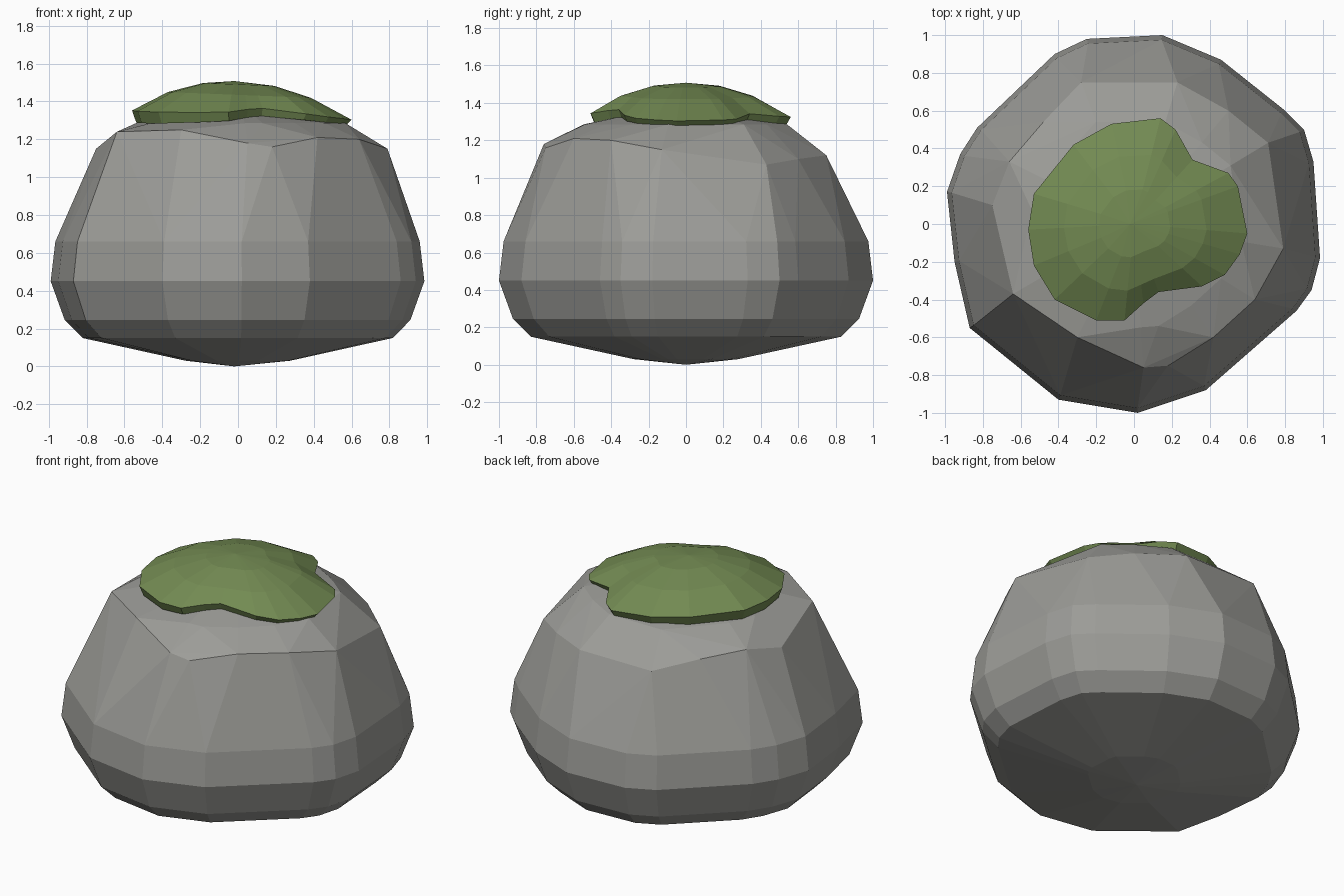
import bpy, bmesh, math
from mathutils import Vector

cube = bpy.data.objects.get("Cube")
if cube:
    bpy.data.objects.remove(cube, do_unlink=True)


def make_material(name, colour):
    material = bpy.data.materials.new(name)
    material.use_nodes = True
    material.diffuse_color = (*colour, 1)
    shader = next(n for n in material.node_tree.nodes if n.type == 'BSDF_PRINCIPLED')
    shader.inputs["Base Color"].default_value = (*colour, 1)
    shader.inputs["Roughness"].default_value = 0.9
    return material


def finish(bm, name, material):
    bmesh.ops.recalc_face_normals(bm, faces=bm.faces)
    mesh = bpy.data.meshes.new(name)
    bm.to_mesh(mesh)
    bm.free()
    mesh.materials.append(material)
    obj = bpy.data.objects.new(name, mesh)
    bpy.context.collection.objects.link(obj)
    return obj


stone_grey = make_material("stone grey", (0.335, 0.335, 0.315))
moss_green = make_material("moss green", (0.17, 0.255, 0.085))

# Boulder: widest outline, repeated as scaled rings from the base to the belly
waist = [(.15, 1), (.46, .87), (.8, .6), (.9, .5), (.95, .33), (.95, .1),
         (.985, -.18), (.94, -.35), (.86, -.46), (.38, -.88), (.02, -1),
         (-.4, -.93), (-.75, -.63), (-.87, -.55), (-.95, -.2), (-.99, .17),
         (-.92, .37), (-.83, .51), (-.42, .9), (-.25, .98)]
belly_rings = [(.28, .03), (.5, .075), (.83, .15), (.925, .245), (1, .45), (.975, .66)]

# Irregular shoulder where the steep sides meet the top
shoulder = [(-.64, -.37, 1.24), (-.3, -.6, 1.25), (.05, -.76, 1.18), (.18, -.75, 1.16),
            (.42, -.6, 1.21), (.64, -.4, 1.2), (.79, -.13, 1.15), (.71, .43, 1.07),
            (.5, .6, 1.1), (.23, .75, 1.12), (-.28, .75, 1.12), (-.48, .54, 1.17),
            (-.66, .33, 1.2), (-.75, .1, 1.15)]
crown_rings = [(.72, 1.285), (.35, 1.345)]

points = [(-.02, 0, 0)]
for scale, height in belly_rings:
    points += [(x * scale, y * scale, height) for x, y in waist]
points += shoulder
for scale, height in crown_rings:
    points += [(x * scale, y * scale, height) for x, y, z in shoulder]

bm = bmesh.new()
for p in points:
    bm.verts.new(p)
hull = bmesh.ops.convex_hull(bm, input=bm.verts)
spare = set(hull["geom_interior"]) | set(hull["geom_unused"])
bmesh.ops.delete(bm, geom=[v for v in spare if isinstance(v, bmesh.types.BMVert)], context='VERTS')
bmesh.ops.dissolve_limit(bm, angle_limit=math.radians(2), verts=bm.verts, edges=bm.edges)
finish(bm, "boulder", stone_grey)

# Moss cap: notched outline lofted up to a shallow dome with a thick rim
moss_outline = [(.14, .56), (.22, .5), (.31, .34), (.5, .27), (.55, .2), (.6, -.05),
                (.56, -.16), (.48, -.27), (.36, -.33), (.13, -.36), (.05, -.42),
                (-.05, -.51), (-.2, -.51), (-.42, -.4), (-.53, -.22), (-.56, -.03),
                (-.53, .16), (-.32, .42), (-.12, .53)]


def rim_height(x, y):
    return 1.4 - .2 * Vector((x, y)).length


def dome_point(x, y, scale, height):
    # Inner rings are rounder than the outline, so the notches fade out
    edge = Vector((x, y))
    inner = edge.normalized() * (edge.length + .5) / 2 * scale
    return (inner.x, inner.y, height - .04 * inner.x)


bm = bmesh.new()
underside = [bm.verts.new((x * .96, y * .96, rim_height(x, y))) for x, y in moss_outline]
rim = [bm.verts.new((x, y, rim_height(x, y) + .045 - .035 * x)) for x, y in moss_outline]
rings = [underside, rim]
for scale, height in [(.7, 1.435), (.35, 1.49)]:
    rings.append([bm.verts.new(dome_point(x, y, scale, height)) for x, y in moss_outline])
count = len(moss_outline)
for low, high in zip(rings, rings[1:]):
    for i in range(count):
        j = (i + 1) % count
        bm.faces.new((low[i], low[j], high[j], high[i]))
peak = bm.verts.new((-.02, 0, 1.508))
hidden = bm.verts.new((0, 0, 1.33))
for i in range(count):
    j = (i + 1) % count
    bm.faces.new((rings[-1][i], rings[-1][j], peak))
    bm.faces.new((underside[j], underside[i], hidden))
finish(bm, "moss_cap", moss_green)
